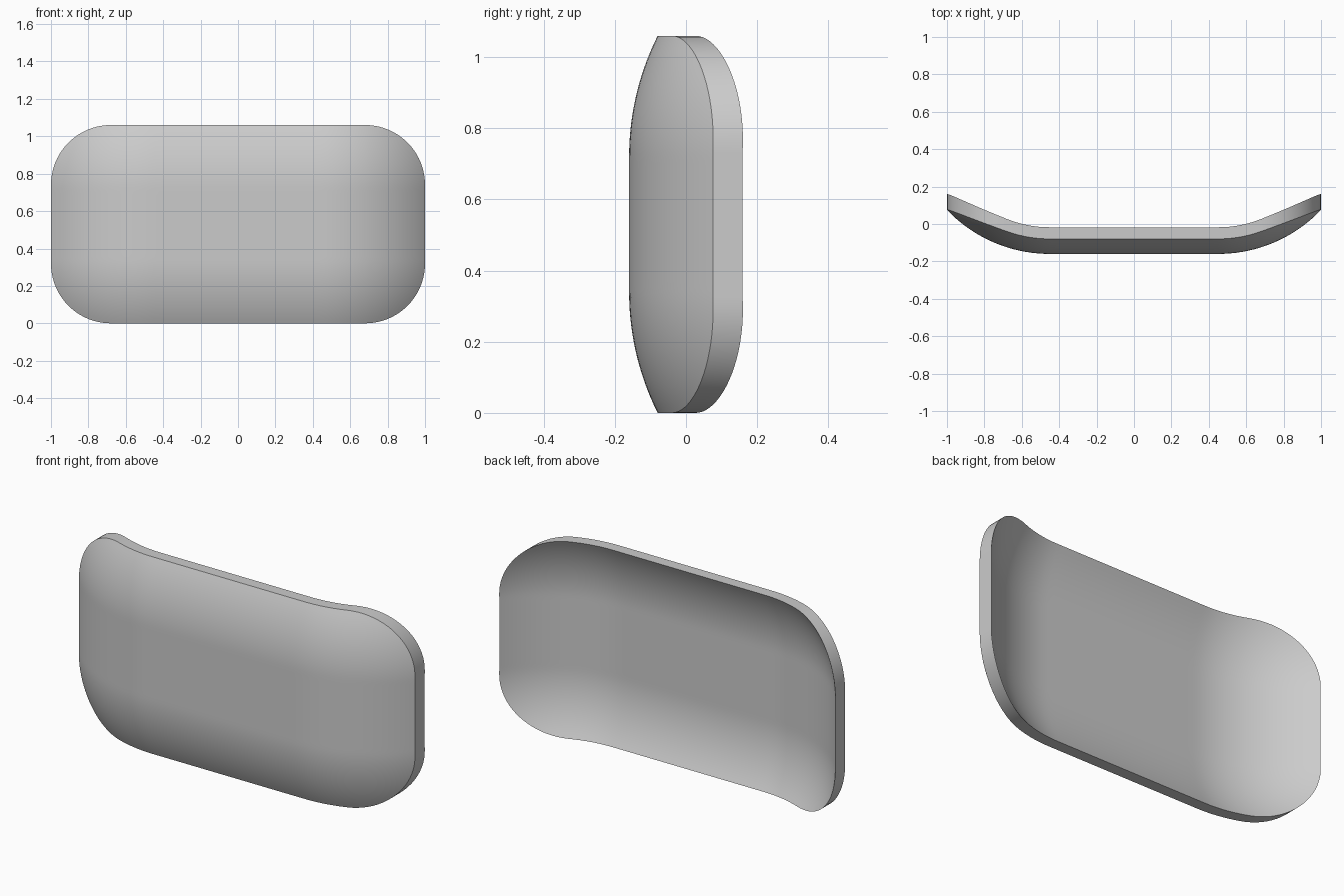
import bpy, bmesh, math

cube = bpy.data.objects.get("Cube")
if cube:
    bpy.data.objects.remove(cube, do_unlink=True)

# Panel dimensions
HALF_W, HALF_H, CORNER = 1.0, 0.53, 0.32
FLAT_X, FLAT_Z = 0.45, 0.19       # half-size of the flat middle
RADIUS, THICK, FRONT = 0.76, 0.055, -0.16


def outline_x(u):
    """Even spacing on the straight part, arc spacing round the corners."""
    straight = HALF_W - CORNER
    a = abs(u)
    x = 2 * a * straight if a <= 0.5 else straight + CORNER * math.sin((a - 0.5) * math.pi)
    return math.copysign(x, u)


def half_height(x):
    d = max(0, abs(x) - (HALF_W - CORNER))
    return HALF_H - CORNER + math.sqrt(max(0, CORNER ** 2 - d ** 2))


def dish_y(x, z, radius):
    """Flat middle that curves back with a round edge of the given radius."""
    d = math.hypot(max(0, abs(x) - FLAT_X), max(0, abs(z) - FLAT_Z))
    return FRONT + RADIUS - math.sqrt(radius ** 2 - d ** 2)


# Front skin from a grid, then extruded to form the back skin and the rim
bm = bmesh.new()
bmesh.ops.create_grid(bm, x_segments=80, y_segments=48, size=1)
for v in bm.verts:
    x = outline_x(v.co.x)
    z = v.co.y * half_height(x)
    v.co = (x, dish_y(x, z, RADIUS), z + HALF_H)
back = bmesh.ops.extrude_face_region(bm, geom=bm.faces[:], use_keep_orig=True)
for v in back["geom"]:
    if isinstance(v, bmesh.types.BMVert):
        v.co.y = dish_y(v.co.x, v.co.z - HALF_H, RADIUS - THICK)
bmesh.ops.recalc_face_normals(bm, faces=bm.faces[:])

mesh = bpy.data.meshes.new("curved_panel")
bm.to_mesh(mesh)
bm.free()
panel = bpy.data.objects.new("curved_panel", mesh)
bpy.context.collection.objects.link(panel)

# Plain grey
grey = bpy.data.materials.new("light_grey")
grey.use_nodes = True
colour = (0.6, 0.6, 0.6, 1)
grey.diffuse_color = colour
grey.node_tree.nodes["Principled BSDF"].inputs["Base Color"].default_value = colour
mesh.materials.append(grey)

# Smooth skins with a crisp rim
bpy.ops.object.select_all(action='DESELECT')
panel.select_set(True)
bpy.context.view_layer.objects.active = panel
bpy.ops.object.shade_smooth_by_angle(angle=math.radians(30))
